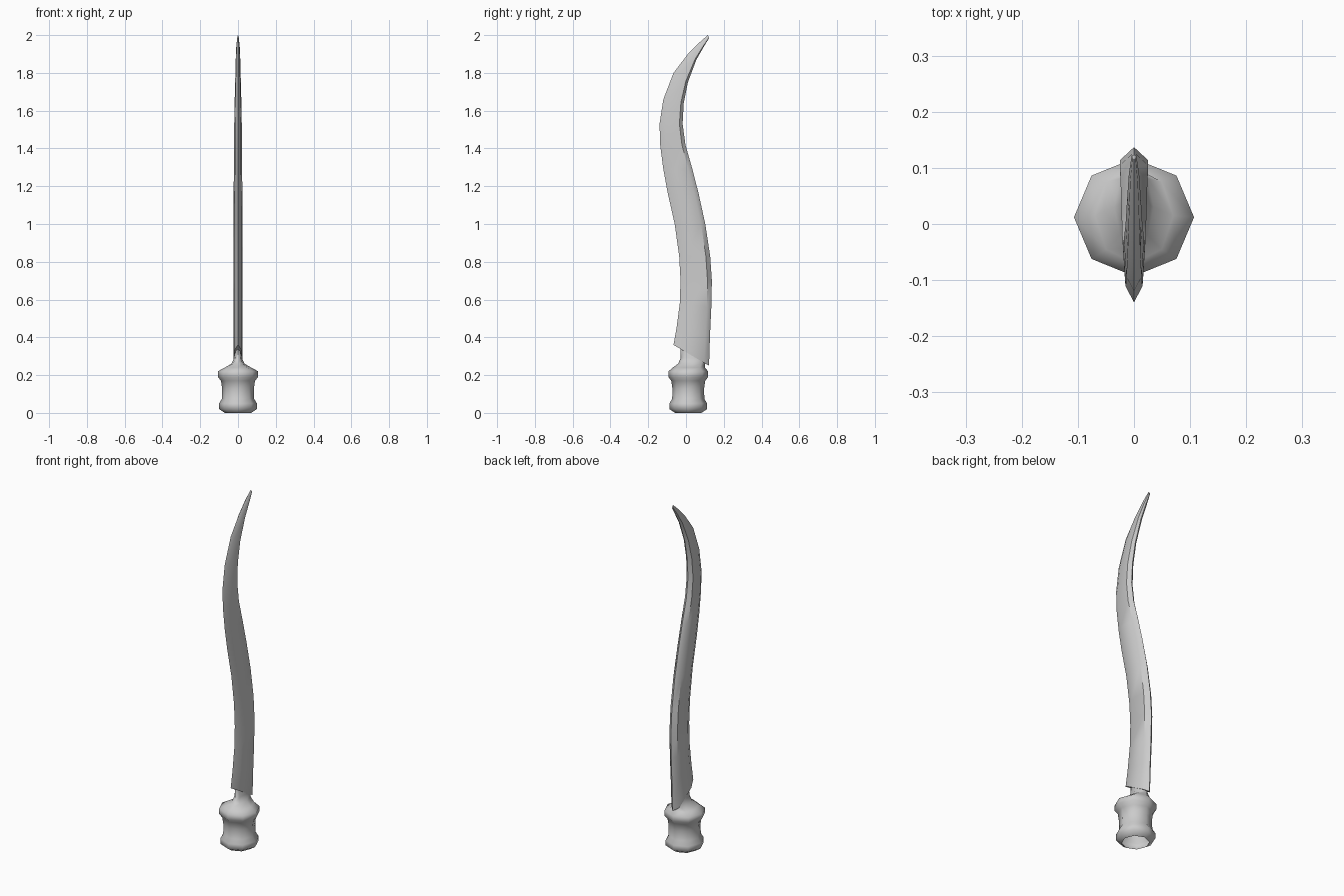
import bpy, bmesh, math
from mathutils import Vector

cube = bpy.data.objects.get("Cube")
if cube:
    bpy.data.objects.remove(cube)

gray = bpy.data.materials.new("plain_gray")
gray.use_nodes = True
gray.diffuse_color = (0.6, 0.6, 0.6, 1)
gray.node_tree.nodes["Principled BSDF"].inputs["Base Color"].default_value = (0.6, 0.6, 0.6, 1)


def loft(name, rings, angle, cap_start, cap_end):
    """Skin a list of equal-length rings into one smooth-shaded object."""
    bm = bmesh.new()
    loops = [[bm.verts.new(p) for p in ring] for ring in rings]
    n = len(loops[0])
    for a, b in zip(loops, loops[1:]):
        for i in range(n):
            j = (i + 1) % n
            bm.faces.new((a[i], a[j], b[j], b[i]))
    if cap_start:
        bm.faces.new(loops[0][::-1])
    if cap_end:
        bm.faces.new(loops[-1])
    mesh = bpy.data.meshes.new(name)
    bm.to_mesh(mesh)
    bm.free()
    mesh.materials.append(gray)
    obj = bpy.data.objects.new(name, mesh)
    bpy.context.collection.objects.link(obj)
    bpy.ops.object.select_all(action="DESELECT")
    obj.select_set(True)
    bpy.context.view_layer.objects.active = obj
    bpy.ops.object.shade_smooth_by_angle(angle=math.radians(angle))
    return obj


# Grip: eight-sided turned handle, open below, flattening into the blade neck
# (height, x radius, y radius, y centre)
grip_profile = [
    (0.0, 0.07, 0.07, 0.012), (0.02, 0.1, 0.1, 0.012), (0.05, 0.1, 0.1, 0.012),
    (0.075, 0.085, 0.085, 0.012), (0.13, 0.084, 0.084, 0.012),
    (0.17, 0.09, 0.09, 0.012), (0.19, 0.107, 0.105, 0.012),
    (0.22, 0.107, 0.105, 0.012), (0.24, 0.07, 0.085, 0.015),
    (0.26, 0.035, 0.072, 0.03), (0.29, 0.021, 0.065, 0.037),
    (0.35, 0.016, 0.065, 0.037),
]


def grip_ring(z, rx, ry, cy):
    angles = [math.tau * i / 8 for i in range(8)]
    return [(rx * math.cos(a), cy + ry * math.sin(a), z) for a in angles]


loft("grip", [grip_ring(*row) for row in grip_profile], 85, False, True)

# Blade: six-sided sections between the cutting edge and the spine
# (edge y, edge z, spine y, spine z, half thickness)
blade_stations = [
    (-0.066, 0.36, 0.122, 0.25, 0.025), (-0.05, 0.45, 0.127, 0.41, 0.025),
    (-0.033, 0.58, 0.134, 0.56, 0.025), (-0.029, 0.7, 0.137, 0.7, 0.025),
    (-0.036, 0.83, 0.128, 0.83, 0.025), (-0.06, 1.0, 0.102, 1.0, 0.024),
    (-0.098, 1.17, 0.067, 1.16, 0.023), (-0.12, 1.29, 0.034, 1.29, 0.022),
    (-0.137, 1.42, -0.003, 1.42, 0.021), (-0.14, 1.53, -0.018, 1.53, 0.02),
    (-0.12, 1.66, -0.012, 1.64, 0.018), (-0.066, 1.8, 0.01, 1.75, 0.015),
    (0.01, 1.9, 0.055, 1.87, 0.012), (0.07, 1.96, 0.095, 1.94, 0.009),
    (0.115, 2.0, 0.123, 1.985, 0.004),
]


def blade_ring(ey, ez, sy, sz, t):
    edge, spine = Vector((0, ey, ez)), Vector((0, sy, sz))
    front, back = edge.lerp(spine, 0.24), edge.lerp(spine, 0.86)
    wide, thin = Vector((t, 0, 0)), Vector((t * 0.75, 0, 0))
    return [edge, front + thin, back + wide, spine, back - wide, front - thin]


loft("blade", [blade_ring(*row) for row in blade_stations], 50, True, True)
